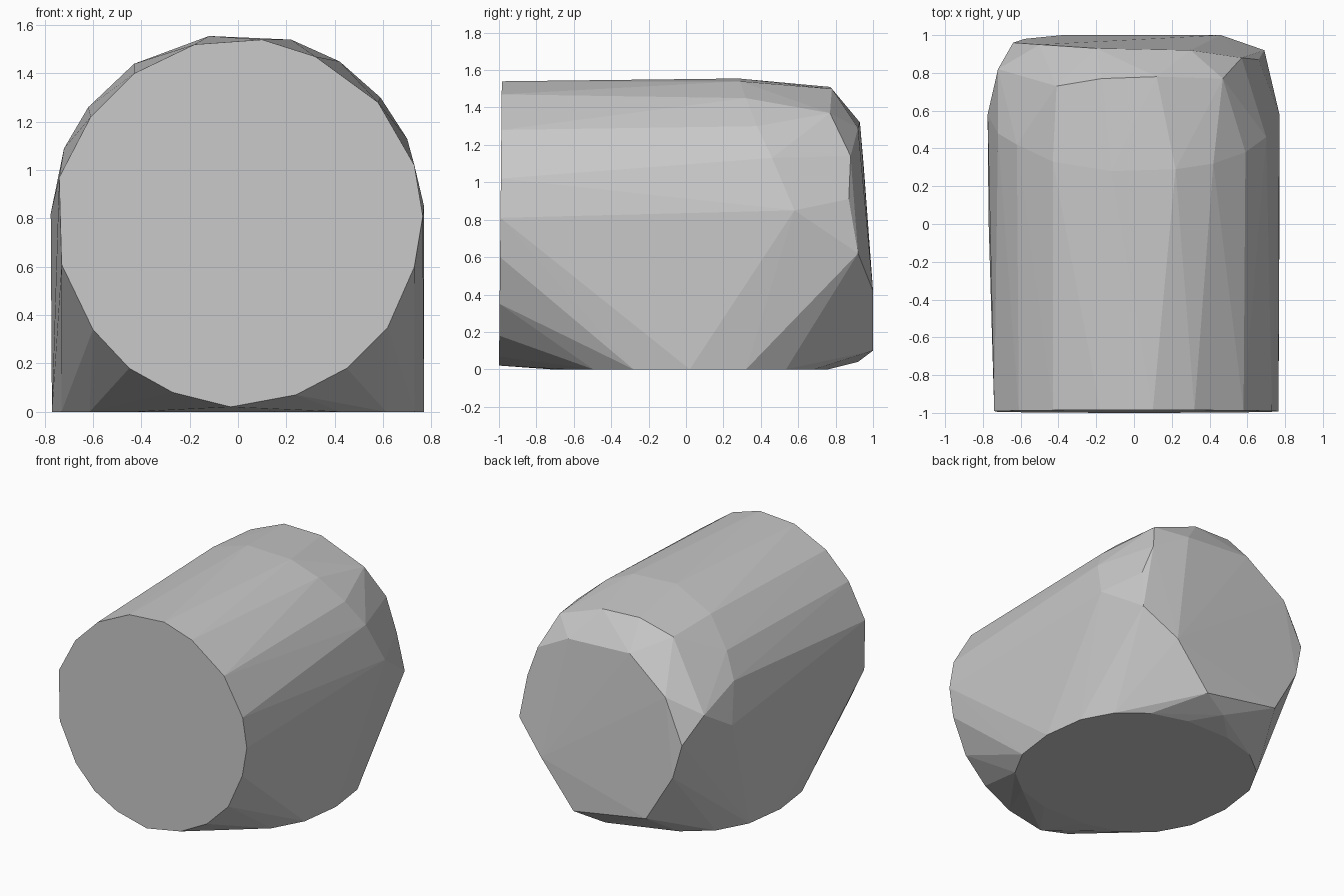
import bpy
import bmesh
import math
from mathutils import Vector

# Remove only the default cube
default_cube = bpy.data.objects.get("Cube")
if default_cube:
    bpy.data.objects.remove(default_cube, do_unlink=True)


def make_material(name, color):
    material = bpy.data.materials.new(name)
    material.use_nodes = True
    material.diffuse_color = color
    shader = material.node_tree.nodes["Principled BSDF"]
    shader.inputs["Base Color"].default_value = color
    return material


def rounded_outline(width, depth, center_y, sides, power):
    """Flat outline on the floor, slightly squarer than an ellipse."""
    points = []
    for step in range(sides):
        angle = math.tau * step / sides
        c, s = math.cos(angle), math.sin(angle)
        x = math.copysign(abs(c) ** (2 / power), c) * width
        y = math.copysign(abs(s) ** (2 / power), s) * depth
        points.append(Vector((x, center_y + y, 0)))
    return points


def front_outline(profile):
    """Front disc, leaning back very slightly towards the top."""
    return [Vector((x, -1 + 0.01 * z, z)) for x, z in profile]


def build_hull(name, points, material):
    """Wrap the cross-sections in one faceted convex skin."""
    bm = bmesh.new()
    for point in points:
        bm.verts.new(point)
    hull = bmesh.ops.convex_hull(bm, input=bm.verts, use_existing_faces=False)
    inner = {item for item in hull["geom_interior"] + hull["geom_unused"]
             if isinstance(item, bmesh.types.BMVert)}
    bmesh.ops.delete(bm, geom=list(inner), context="VERTS")
    bmesh.ops.dissolve_limit(bm, angle_limit=math.radians(0.5),
                             verts=bm.verts, edges=bm.edges)
    bmesh.ops.recalc_face_normals(bm, faces=bm.faces)
    mesh = bpy.data.meshes.new(name)
    bm.to_mesh(mesh)
    bm.free()
    mesh.materials.append(material)
    part = bpy.data.objects.new(name, mesh)
    bpy.context.collection.objects.link(part)
    return part


# Front disc profile (x, z)
front_profile = [
    (-.03, .02), (.24, .07), (.45, .18), (.62, .35), (.73, .6), (.765, .81),
    (.73, 1.02), (.58, 1.28), (.32, 1.47), (.1, 1.54), (-.18, 1.52),
    (-.43, 1.4), (-.61, 1.22), (-.74, .97), (-.73, .61), (-.6, .34),
    (-.45, .18), (-.27, .08),
]

# Widest arch of the barrel, where it starts to close towards the back
shoulder = [
    (-.775, .58, .82), (-.72, .48, 1.09), (-.62, .42, 1.26),
    (-.43, .33, 1.44), (-.12, .28, 1.555), (.22, .29, 1.54),
    (.42, .32, 1.45), (.59, .38, 1.3), (.7, .46, 1.13), (.77, .58, .85),
]

# Bevelled rim behind the shoulder
rear_rim = [
    (-.72, .82, .97), (-.41, .73, 1.42), (-.17, .77, 1.51), (.12, .78, 1.5),
    (.47, .77, 1.37), (.57, .88, 1.14), (.66, .87, .91), (.69, .92, .62),
]

# Nearly flat back panel
back_panel = [
    (-.5, .95, 1.09), (-.2, .93, 1.32), (.3, .92, 1.29), (.46, 1, .42),
    (.2, 1, .1), (-.38, 1, .2), (-.58, .98, .54), (-.64, .96, .78),
    (0, .92, .04),
]

# Flat base
base = rounded_outline(.77, .75, .02, 18, 2.35)

grey = make_material("plain_grey", (.58, .58, .58, 1))
sections = front_outline(front_profile) + base
sections += [Vector(p) for p in shoulder + rear_rim + back_panel]
build_hull("faceted_barrel_body", sections, grey)
